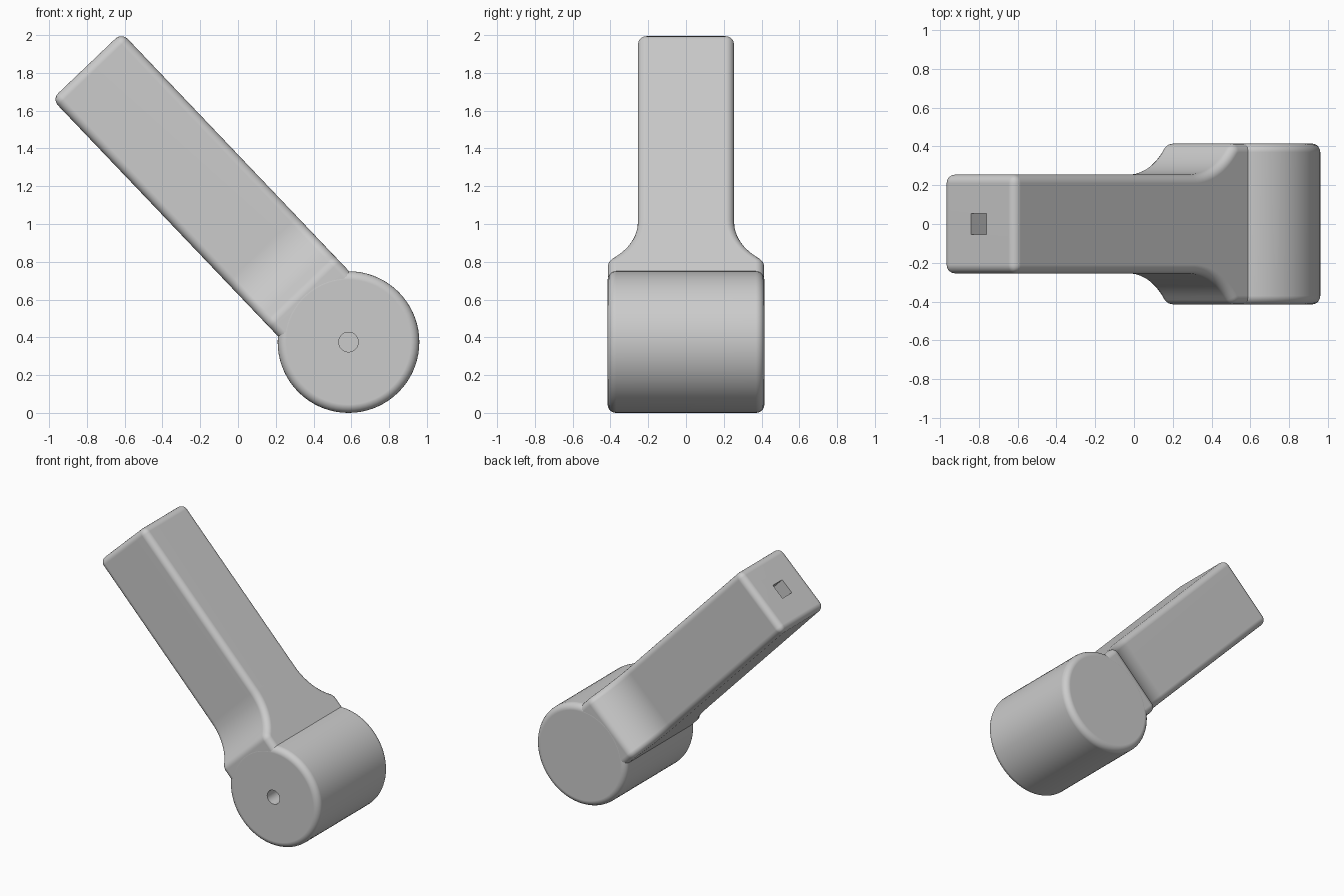
import bpy
import bmesh
from math import sin, cos, asin, sqrt, radians
from mathutils import Matrix, Vector

cube = bpy.data.objects.get("Cube")
if cube:
    bpy.data.objects.remove(cube, do_unlink=True)

# Main dimensions
HUB = Vector((0.585, 0, 0.375))
HUB_RADIUS, HUB_HALF = 0.375, 0.415
ARM_HALF, ARM_START, ARM_END = 0.255, 0.12, 2.014
ROUND = 0.045

# Arm frame: x runs along the arm, y across its width, z through its thickness
along = Vector((-0.69, 0, 0.724)).normalized()
across = Vector((0, -1, 0))
frame = Matrix((along, across, along.cross(across))).transposed().to_4x4()
frame.translation = HUB

grey = bpy.data.materials.new("light grey")
grey.use_nodes = True
grey.diffuse_color = (0.6, 0.6, 0.6, 1)
grey.node_tree.nodes["Principled BSDF"].inputs["Base Color"].default_value = (0.6, 0.6, 0.6, 1)


def make(name, bm):
    bmesh.ops.recalc_face_normals(bm, faces=bm.faces)
    mesh = bpy.data.meshes.new(name)
    bm.to_mesh(mesh)
    bm.free()
    mesh.materials.append(grey)
    obj = bpy.data.objects.new(name, mesh)
    bpy.context.collection.objects.link(obj)
    return obj


def cylinder(name, radius, depth, centre, sides):
    bm = bmesh.new()
    bmesh.ops.create_cone(bm, cap_ends=True, segments=sides, radius1=radius,
                          radius2=radius, depth=depth,
                          matrix=Matrix.Translation(centre) @ Matrix.Rotation(radians(90), 4, 'X'))
    return make(name, bm)


def finish(obj, cutter):
    """Round the edges, cut the hole and smooth the shading."""
    bevel = obj.modifiers.new("rounding", 'BEVEL')
    bevel.width = ROUND
    bevel.segments = 5
    bevel.limit_method = 'ANGLE'
    bevel.angle_limit = radians(40)
    bevel.use_clamp_overlap = False
    cut = obj.modifiers.new("hole", 'BOOLEAN')
    cut.operation = 'DIFFERENCE'
    cut.solver = 'EXACT'
    cut.object = cutter
    bpy.ops.object.select_all(action='DESELECT')
    bpy.context.view_layer.objects.active = obj
    obj.select_set(True)
    for mod in ("rounding", "hole"):
        bpy.ops.object.modifier_apply(modifier=mod)
    bpy.data.objects.remove(cutter, do_unlink=True)
    bpy.ops.object.shade_smooth_by_angle(angle=radians(35))
    weighted = obj.modifiers.new("clean shading", 'WEIGHTED_NORMAL')
    weighted.keep_sharp = True


# Hub with a pin hole in its front face
hub = cylinder("hub", HUB_RADIUS, 2 * HUB_HALF, HUB, 72)
pin = cylinder("pin_cutter", 0.052, 0.4, HUB - Vector((0, HUB_HALF, 0)), 32)
finish(hub, pin)

# Arm outline: straight shank, concave flare, rounded crest, wide root
wide = HUB_HALF - 0.001
flare, crest = 0.36, 0.06
flare_centre = Vector((0.67, ARM_HALF + flare))
drop = flare_centre.y - (wide - crest)
run = sqrt((flare + crest) ** 2 - drop ** 2)
crest_centre = Vector((flare_centre.x - run, wide - crest))
sweep = asin(run / (flare + crest))
half = [Vector((ARM_END, ARM_HALF))]
for i in range(15):
    a = sweep * i / 14
    half.append(flare_centre - flare * Vector((sin(a), cos(a))))
for i in range(1, 6):
    a = sweep * (1 - i / 5)
    half.append(crest_centre + crest * Vector((sin(a), cos(a))))
half.append(Vector((ARM_START, wide)))
outline = half + [Vector((p.x, -p.y)) for p in reversed(half)]

bm = bmesh.new()
face = bm.faces.new([bm.verts.new((p.x, p.y, -ARM_HALF)) for p in outline])
top = bmesh.ops.extrude_face_region(bm, geom=[face])["geom"]
bmesh.ops.translate(bm, vec=(0, 0, 2 * ARM_HALF),
                    verts=[v for v in top if isinstance(v, bmesh.types.BMVert)])
bm.transform(frame @ Matrix.Translation((0, 0, 0.006)))
arm = make("arm", bm)

# Square socket in the arm's free end
bm = bmesh.new()
bmesh.ops.create_cube(bm, size=1, matrix=frame @ Matrix.Translation((ARM_END, 0, 0.006))
                      @ Matrix.Diagonal((0.4, 0.11, 0.11, 1)))
finish(arm, make("socket_cutter", bm))
